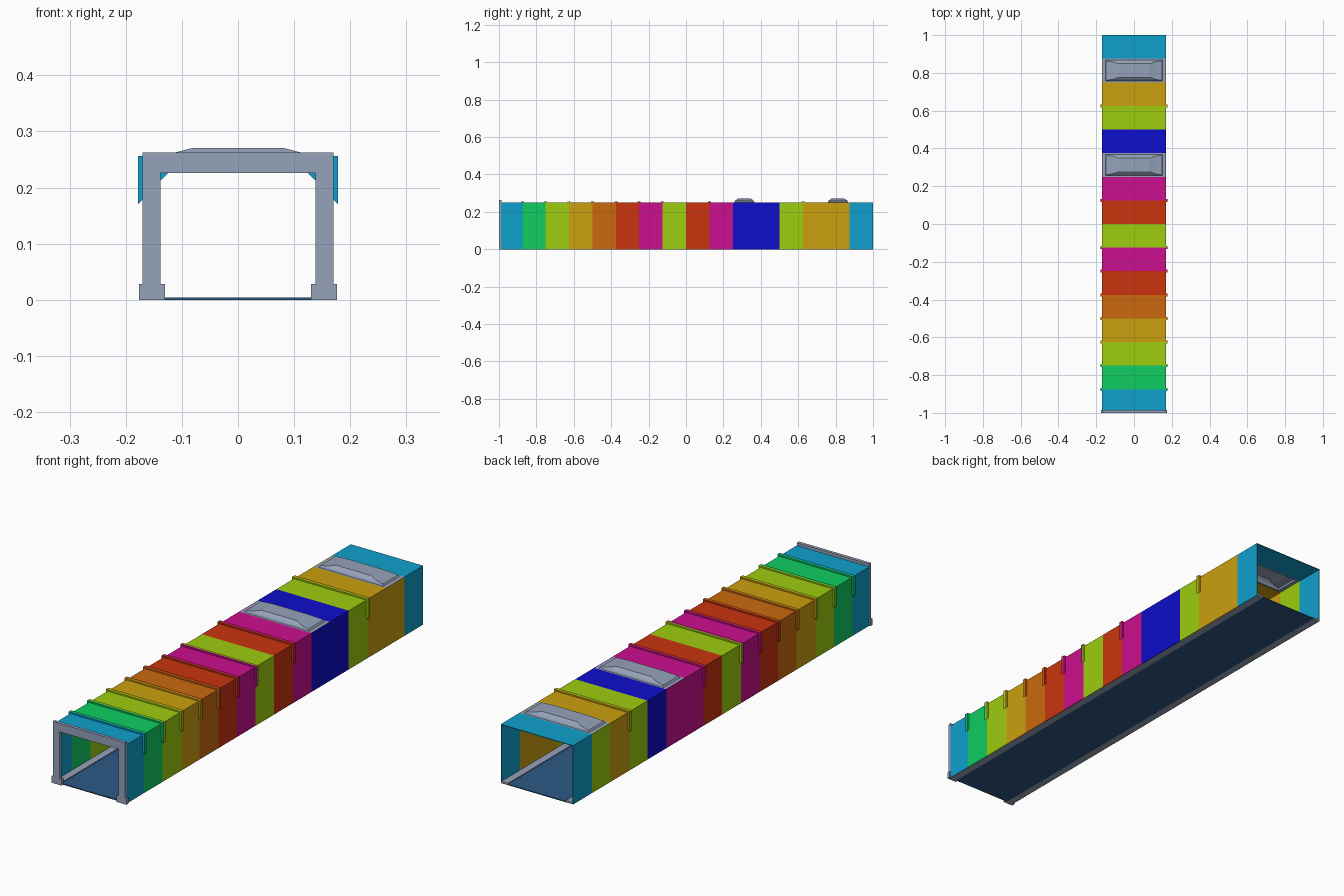
import bpy, bmesh

if "Cube" in bpy.data.objects:
    bpy.data.objects.remove(bpy.data.objects["Cube"])

def lin(c):
    c /= 255
    return c / 12.92 if c <= 0.04045 else ((c + 0.055) / 1.055) ** 2.4

COLOURS = {
    "cyan": (15, 160, 205), "green": (15, 205, 97), "lime": (158, 205, 15),
    "gold": (203, 160, 15), "orange": (203, 106, 15), "red": (203, 52, 15),
    "magenta": (203, 15, 142), "blue": (13, 13, 203),
    "grey": (149, 162, 186), "floor blue": (45, 88, 132),
}
MATS = {}
for name, rgb in COLOURS.items():
    m = bpy.data.materials.new(name)
    m.diffuse_color = (*[lin(c) for c in rgb], 1)
    m.use_nodes = True
    m.node_tree.nodes["Principled BSDF"].inputs["Base Color"].default_value = m.diffuse_color
    MATS[name] = m

def finish(name, bm, colour):
    bmesh.ops.recalc_face_normals(bm, faces=bm.faces)
    me = bpy.data.meshes.new(name)
    bm.to_mesh(me)
    bm.free()
    me.materials.append(MATS[colour])
    ob = bpy.data.objects.new(name, me)
    bpy.context.collection.objects.link(ob)
    return ob

def extrude(name, profile, y0, y1, colour):
    """Extrude an x-z outline from y0 to y1."""
    bm = bmesh.new()
    face = bm.faces.new([bm.verts.new((x, y0, z)) for x, z in profile])
    new = bmesh.ops.extrude_face_region(bm, geom=[face])["geom"]
    bmesh.ops.translate(bm, vec=(0, y1 - y0, 0),
                        verts=[v for v in new if isinstance(v, bmesh.types.BMVert)])
    return finish(name, bm, colour)

def box(name, x0, x1, y0, y1, z0, z1, colour):
    return extrude(name, [(x0, z0), (x1, z0), (x1, z1), (x0, z1)], y0, y1, colour)

def mirrored(half):
    """Close an outline that starts and ends on the centre line."""
    return half + [(-x, z) for x, z in reversed(half)]

W, TOP, T, STEP = 0.17, 0.25, 0.003, 0.125

# Colour of each bay, front to back; None marks a roof hatch bay
ROOF = ["cyan", "green", "lime", "gold", "orange", "red", "magenta", "lime", "red",
        "magenta", None, "blue", "lime", "gold", None, "cyan"]
RIGHT = [c or d for c, d in zip(ROOF, [""] * 10 + ["blue"] + [""] * 3 + ["gold", ""])]
LEFT = [c or d for c, d in zip(ROOF, [""] * 10 + ["magenta"] + [""] * 3 + ["lime", ""])]

def hatch(name, y0, y1):
    """Flat surround rising to a bevelled lid, hollow underneath."""
    yc = (y0 + y1) / 2
    rings = [(W, STEP / 2, TOP), (0.152, 0.055, TOP), (0.147, 0.052, 0.257),
             (0.11, 0.046, 0.263), (0.083, 0.036, 0.27)]
    bm = bmesh.new()
    loops = [[bm.verts.new((sx * x, yc + sy * y, z))
              for sx, sy in ((-1, -1), (1, -1), (1, 1), (-1, 1))] for x, y, z in rings]
    for a, b in zip(loops, loops[1:]):
        for i in range(4):
            j = (i + 1) % 4
            bm.faces.new((a[i], a[j], b[j], b[i]))
    bm.faces.new(loops[-1])
    ob = finish(name, bm, "grey")
    mod = ob.modifiers.new("thickness", "SOLIDIFY")
    mod.thickness = 0.002

# Wall and roof panels
for i in range(16):
    y0, y1 = -1 + i * STEP, -1 + (i + 1) * STEP
    if i == 0:
        y0 += 0.012
    box(f"left_wall_{i}", -W, -W + T, y0, y1, 0, TOP, LEFT[i])
    box(f"right_wall_{i}", W - T, W, y0, y1, 0, TOP, RIGHT[i])
    if ROOF[i]:
        box(f"roof_panel_{i}", -W + T, W - T, y0, y1, TOP - T, TOP, ROOF[i])
    else:
        hatch(f"roof_hatch_{i}", y0, y1)

# Joint ribs: two flanges, each in the colour of its own bay
rib = mirrored([(0.178, 0.256), (0.178, 0.17), (W - 0.001, 0.18), (W - 0.001, TOP - 0.001)])
for i in (1, 2, 3, 4, 5, 6, 7, 9, 13):
    y = -1 + i * STEP
    for side, y0, y1, c in (("front", y - 0.008, y, ROOF[i - 1]), ("back", y, y + 0.008, ROOF[i])):
        extrude(f"rib_{side}_{i}", rib, y0, y1, c)
        # Inside corner gussets
        for s, label in ((-1, "left"), (1, "right")):
            extrude(f"gusset_{label}_{side}_{i}",
                    [(s * (W - T), TOP - T), (s * (W - T), 0.186), (s * 0.101, TOP - T)],
                    y0, y1, c)

# Front portal frame with feet
frame = mirrored([(W, 0.262), (W, 0.028), (0.176, 0.028), (0.176, 0), (0.13, 0),
                  (0.13, 0.028), (0.138, 0.028), (0.138, 0.226)])
extrude("portal_frame", frame, -1, -0.986, "grey")

# Floor and the rails beside it
box("floor", -0.139, 0.139, -0.99, 1, 0, 0.004, "floor blue")
for s, label in ((-1, "left"), (1, "right")):
    a, b = sorted((s * 0.136, s * (W - T)))
    box(f"floor_rail_{label}", a, b, -0.988, 1, 0, 0.008, "grey")
